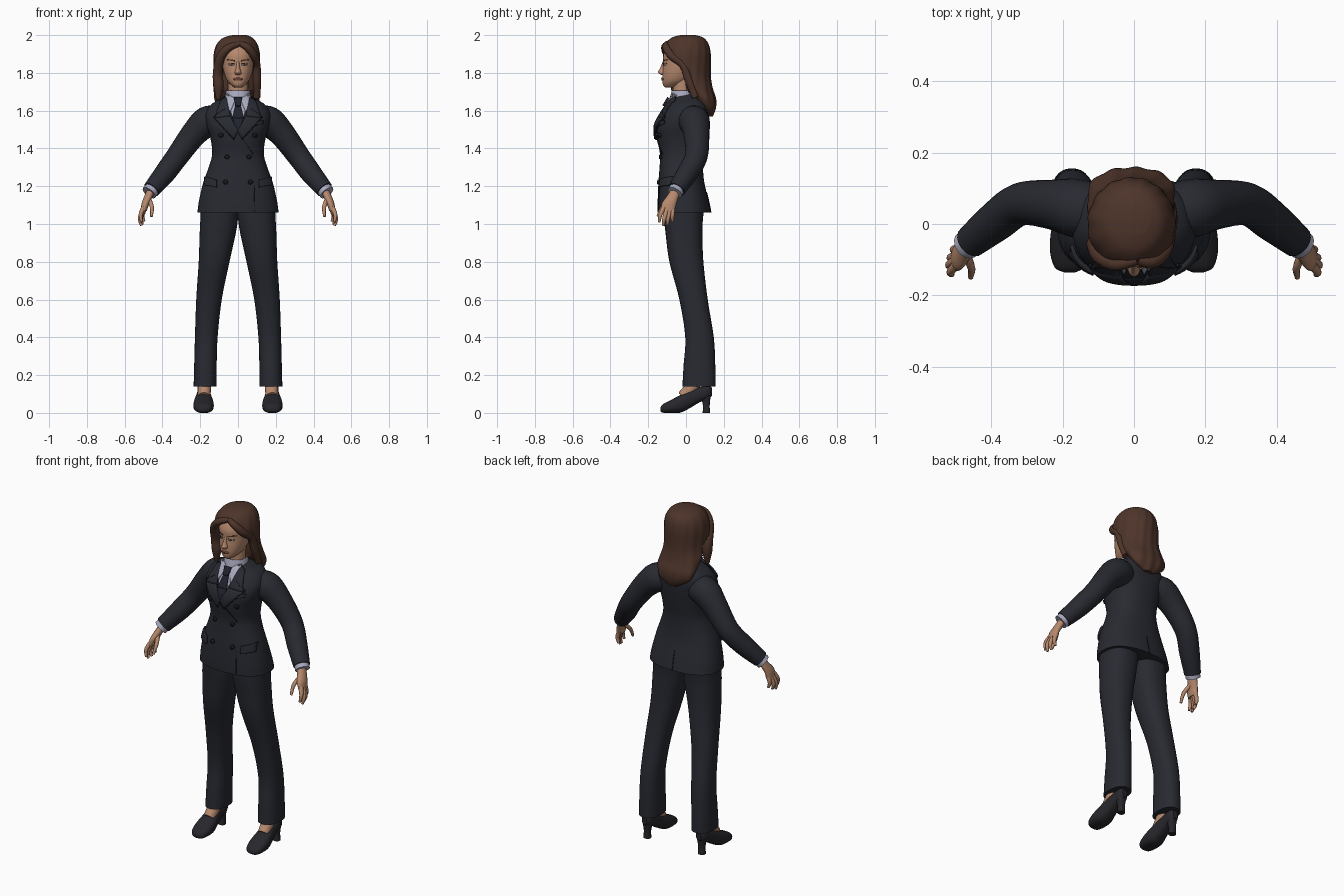
import bpy, bmesh, math
from mathutils import Vector
from mathutils.bvhtree import BVHTree

if "Cube" in bpy.data.objects:
    bpy.data.objects.remove(bpy.data.objects["Cube"])


def material(name, *rgb):
    m = bpy.data.materials.new(name)
    m.use_nodes = True
    m.diffuse_color = (*rgb, 1)
    m.node_tree.nodes["Principled BSDF"].inputs["Base Color"].default_value = (*rgb, 1)
    return m


SUIT = material("charcoal suit", .021, .023, .031)
SEAM = material("dark seam", .009, .010, .014)
TIE = material("dark tie", .014, .016, .026)
SHIRT = material("pale shirt", .40, .40, .52)
SKIN = material("skin", .47, .25, .155)
HAIR = material("brown hair", .075, .035, .023)
SHOE = material("shoe leather", .020, .020, .025)
LIPS = material("lips", .33, .12, .09)
EYE = material("eye white", .55, .52, .50)

made = []


def spline(rows, k=5):
    """Smooth curve through rows of numbers."""
    rows = [Vector(r) for r in rows]
    out = []
    for i in range(len(rows) - 1):
        p, q = rows[i], rows[i + 1]
        o, r = rows[max(i - 1, 0)], rows[min(i + 2, len(rows) - 1)]
        for j in range(k):
            t = j / k
            out.append(.5 * (2 * p + (q - o) * t + (2 * o - 5 * p + 4 * q - r) * t * t
                             + (3 * p - o - 3 * q + r) * t ** 3))
    return out + [rows[-1]]


def skin_rings(rings, caps=True):
    bm = bmesh.new()
    vs = [[bm.verts.new(c) for c in ring] for ring in rings]
    n = len(vs[0])
    for a, b in zip(vs, vs[1:]):
        for i in range(n):
            bm.faces.new((a[i], a[(i + 1) % n], b[(i + 1) % n], b[i]))
    if caps:
        bm.faces.new(vs[0])
        bm.faces.new(vs[-1])
    return bm


def loft(rows, power=2, along_y=False, n=32, caps=True):
    """Rows: height, then the low and high limits of each cross-section."""
    rings = []
    for h, x0, x1, y0, y1 in spline(rows):
        ring = []
        for i in range(n):
            a = 2 * math.pi * i / n
            c, s = math.cos(a), math.sin(a)
            x = (x0 + x1) / 2 + (x1 - x0) / 2 * math.copysign(abs(c) ** (2 / power), c)
            y = (y0 + y1) / 2 + (y1 - y0) / 2 * math.copysign(abs(s) ** (2 / power), s)
            ring.append((x, h, y) if along_y else (x, y, h))
        rings.append(ring)
    return skin_rings(rings, caps)


def tube(rows, n=16):
    """Rows: x, y, z, radius."""
    pts = spline(rows)
    rings = []
    for i, p in enumerate(pts):
        t = (pts[min(i + 1, len(pts) - 1)] - pts[max(i - 1, 0)]).to_3d().normalized()
        u = t.cross(Vector((0, 1, 0))).normalized()
        v = t.cross(u)
        rings.append([p.to_3d() + p[3] * (u * math.cos(2 * math.pi * j / n)
                      + v * math.sin(2 * math.pi * j / n)) for j in range(n)])
    return skin_rings(rings)


def make(name, bm, mat, pair=False, thick=0):
    """Turn a bmesh into one object, or a left and right pair."""
    for side in ((1, -1) if pair else (1,)):
        b = bm.copy()
        for v in b.verts:
            v.co.x *= side
        bmesh.ops.recalc_face_normals(b, faces=b.faces)
        label = ("left_" if side > 0 else "right_") + name if pair else name
        mesh = bpy.data.meshes.new(label)
        b.to_mesh(mesh)
        b.free()
        ob = bpy.data.objects.new(label, mesh)
        bpy.context.collection.objects.link(ob)
        mesh.materials.append(mat)
        if thick:
            mod = ob.modifiers.new("thickness", 'SOLIDIFY')
            mod.thickness, mod.offset = thick, 0
        made.append(ob)


def onto(tree, x, z, off, back=False):
    """Point laid on a surface, seen from the front or back."""
    d = 1 if back else -1
    hit = tree.ray_cast(Vector((x, d, z)), Vector((0, -d, 0)))[0]
    if hit is None:
        hit = tree.find_nearest(Vector((x, d * .08, z)))[0]
    return Vector((x, hit.y + d * off, z))


def plate(name, tree, corners, mat, off=.004, thick=.006, pair=False, back=False, n=8):
    bm = bmesh.new()
    a, b, c, d = [Vector(p) for p in corners]
    grid = []
    for i in range(n + 1):
        u = i / n
        l, r = a.lerp(d, u), b.lerp(c, u)
        grid.append([bm.verts.new(onto(tree, *l.lerp(r, j / n), off, back)) for j in range(n + 1)])
    for i in range(n):
        for j in range(n):
            bm.faces.new((grid[i][j], grid[i][j + 1], grid[i + 1][j + 1], grid[i + 1][j]))
    bmesh.ops.remove_doubles(bm, verts=bm.verts, dist=.0001)
    make(name, bm, mat, pair, thick)


def disc(name, tree, x, z, rx, rz, mat, off=.003, thick=.006, pair=True):
    bm = bmesh.new()
    mid = bm.verts.new(onto(tree, x, z, off))
    rim = [bm.verts.new(onto(tree, x + rx * math.cos(i * math.pi / 8),
                             z + rz * math.sin(i * math.pi / 8), off)) for i in range(16)]
    for i in range(16):
        bm.faces.new((mid, rim[i], rim[(i + 1) % 16]))
    make(name, bm, mat, pair, thick)


def sym(rows):
    return [(z, -w, w, f, b) for z, w, f, b in rows]


# Jacket body
jacket = loft(sym([(1.06, .215, -.15, .132), (1.12, .207, -.15, .12), (1.22, .184, -.146, .097),
                   (1.3, .155, -.14, .09), (1.37, .137, -.138, .092), (1.45, .145, -.152, .105),
                   (1.52, .165, -.155, .115), (1.58, .172, -.128, .12), (1.63, .145, -.096, .115),
                   (1.665, .09, -.075, .095), (1.685, .06, -.06, .06)]), 2.4, n=48)
chest = BVHTree.FromBMesh(jacket)
make("jacket_body", jacket, SUIT)

# Sleeves, cuffs and hands
make("sleeve", tube([(.11, .03, 1.545, .078), (.165, .045, 1.54, .082), (.235, .055, 1.475, .069),
                     (.32, .055, 1.36, .06), (.39, .005, 1.265, .056), (.458, -.05, 1.182, .046)], 24),
     SUIT, True)
make("shirt_cuff", tube([(.44, -.036, 1.203, .04), (.471, -.06, 1.165, .041)]), SHIRT, True)
make("palm", loft([(1.19, .432, .478, -.075, -.03), (1.15, .45, .495, -.1, -.037),
                   (1.11, .468, .51, -.128, -.05), (1.07, .483, .515, -.132, -.06)], n=20), SKIN, True)
fingers = {"index_finger": [(.498, -.115, 1.09), (.515, -.135, 1.05), (.51, -.142, 1.01)],
           "middle_finger": [(.5, -.1, 1.08), (.519, -.115, 1.03), (.512, -.12, .992)],
           "ring_finger": [(.497, -.086, 1.08), (.515, -.095, 1.03), (.505, -.098, .997)],
           "little_finger": [(.493, -.07, 1.085), (.506, -.072, 1.045), (.497, -.072, 1.013)],
           "thumb": [(.472, -.085, 1.13), (.456, -.123, 1.09), (.458, -.15, 1.04)]}
for name, path in fingers.items():
    make(name, tube([(*p, r) for p, r in zip(path, (.013, .011, .007))], 10), SKIN, True)

# Shirt front, tie, lapels and collar
make("neck", loft(sym([(1.6, .06, -.075, .04), (1.69, .053, -.07, .03), (1.77, .055, -.07, .05)])), SKIN)
make("collar_band", loft(sym([(1.64, .074, -.09, .065), (1.67, .067, -.082, .052),
                              (1.705, .06, -.073, .038)]), caps=False), SHIRT, thick=.006)
plate("shirt_front", chest, [(-.068, 1.68), (.068, 1.68), (.006, 1.5), (-.006, 1.5)], SHIRT)
plate("collar_point", chest, [(.012, 1.662), (.06, 1.69), (.056, 1.615), (.04, 1.595)], SHIRT, .012, pair=True)
plate("tie_knot", chest, [(-.022, 1.668), (.022, 1.668), (.013, 1.625), (-.013, 1.625)], TIE, .02, .014)
plate("tie_blade", chest, [(-.014, 1.63), (.014, 1.63), (.03, 1.56), (-.03, 1.56)], TIE, .012)
plate("tie_end", chest, [(-.03, 1.56), (.03, 1.56), (.004, 1.49), (-.004, 1.49)], TIE, .012)
plate("lapel", chest, [(.062, 1.675), (.09, 1.655), (.123, 1.56), (.04, 1.57)], SUIT, .012, .01, True)
plate("lower_lapel", chest, [(.04, 1.57), (.123, 1.56), (.02, 1.45), (-.002, 1.49)], SUIT, .012, .01, True)
plate("lapel_edge", chest, [(.125, 1.572), (.129, 1.562), (.022, 1.444), (.019, 1.452)], SEAM, .008, .008, True)
plate("lapel_notch", chest, [(.072, 1.612), (.122, 1.578), (.122, 1.574), (.072, 1.607)], SEAM, .0175, .003, True)

# Front overlap, back vent, pockets and buttons
plate("overlap_seam", chest, [(.008, 1.47), (.014, 1.47), (.084, 1.37), (.079, 1.37)], SEAM, .002, .004)
plate("front_seam", chest, [(.085, 1.2), (.088, 1.2), (.09, 1.065), (.087, 1.065)], SEAM, .001, .004)
plate("back_vent", chest, [(-.002, 1.17), (.002, 1.17), (.003, 1.062), (-.003, 1.062)], SEAM, .001, .004, back=True)
plate("pocket_flap", chest, [(.115, 1.235), (.172, 1.25), (.178, 1.205), (.112, 1.195)], SUIT, .008, .014, True)
plate("breast_pocket", chest, [(.075, 1.535), (.132, 1.548), (.132, 1.53), (.075, 1.515)], SUIT, .005, .008)
for name, x, z in (("top_button", .09, 1.47), ("middle_button", .058, 1.355), ("low_button", .066, 1.222)):
    disc(name, chest, x, z, .012, .012, SEAM, .005, .01)

# Trousers, ankles and heeled shoes
make("trouser_leg", loft([(1.1, -.005, .198, -.12, .1), (1.03, 0, .199, -.117, .09),
                          (.95, .012, .203, -.108, .087), (.8, .045, .208, -.088, .092),
                          (.6, .086, .221, -.035, .115), (.4, .108, .228, -.004, .147),
                          (.25, .113, .232, -.013, .155), (.14, .114, .235, -.019, .156)], 2.3), SUIT, True)
make("ankle", tube([(.18, -.015, .085, .033), (.178, .03, .135, .036), (.176, .07, .2, .034)]), SKIN, True)
make("shoe", loft([(-.136, .165, .195, .01, .028), (-.122, .142, .222, .001, .046),
                   (-.08, .129, .235, 0, .068), (-.03, .13, .234, .001, .095),
                   (.02, .14, .224, .025, .12), (.07, .145, .217, .055, .135),
                   (.115, .148, .212, .075, .145), (.137, .165, .195, .09, .135)], 2.5, True), SHOE, True)
make("shoe_heel", loft([(0, .16, .202, .088, .127), (.05, .161, .2, .088, .126),
                        (.11, .148, .212, .065, .135)], 2.6), SHOE, True)

# Head and face
head = loft(sym([(1.722, .018, -.108, -.05), (1.735, .036, -.121, -.02), (1.76, .058, -.125, .02),
                 (1.8, .074, -.125, .06), (1.85, .083, -.121, .09), (1.9, .085, -.119, .1),
                 (1.95, .07, -.09, .09), (1.98, .03, -.04, .05)]), 2.15)
face = BVHTree.FromBMesh(head)
make("head", head, SKIN)
make("nose", loft(sym([(1.86, .008, -.124, -.1), (1.825, .011, -.137, -.1), (1.805, .017, -.148, -.1),
                       (1.793, .016, -.138, -.1), (1.788, .008, -.126, -.1)]), n=16), SKIN)
disc("eye", face, .034, 1.845, .015, .006, EYE, .001, .004)
disc("iris", face, .034, 1.845, .005, .005, HAIR, .003, .002)
plate("eyelash", face, [(.018, 1.851), (.052, 1.852), (.051, 1.849), (.018, 1.848)], HAIR, .002, .004, True)
plate("eyebrow", face, [(.016, 1.868), (.058, 1.873), (.06, 1.868), (.016, 1.861)], HAIR, .001, .003, True)
disc("mouth", face, 0, 1.767, .026, .008, LIPS, .002, .006, False)
plate("mouth_line", face, [(-.023, 1.769), (.023, 1.769), (.023, 1.767), (-.023, 1.767)], HAIR, .005, .002)

# Long hair, tucked inside the head below the hairline
hair = loft([(2.0, -.03, .045, -.03, .05), (1.985, -.08, .078, -.078, .095), (1.95, -.113, .103, -.112, .12),
             (1.9, -.128, .115, -.13, .13), (1.85, -.13, .116, -.128, .13), (1.78, -.128, .113, -.095, .13),
             (1.72, -.13, .113, -.02, .14), (1.66, -.125, .113, .04, .158),
             (1.61, -.095, .09, .08, .156), (1.57, -.025, .035, .115, .14)], n=72)
for v in hair.verts:
    x, y, z = v.co
    line = 1.94 - .6 * abs(x) - .6 * (y + .12)
    t = min(max((z - line) / .02, (y - .005) / .02, 0), 1) if z > 1.72 else 1
    wave = 1 + .014 * math.sin(13 * math.atan2(x, y - .03) + 12 * z) * min(1, (2 - z) * 15)
    f = (.45 + .55 * t * t * (3 - 2 * t)) * wave
    v.co.x, v.co.y = x * f, (y + .01) * f - .01
make("hair", hair, HAIR)
make("front_lock", tube([(.01, -.1, 1.955, .014), (-.05, -.112, 1.932, .02), (-.093, -.09, 1.88, .024),
                         (-.108, -.06, 1.8, .025), (-.103, -.055, 1.73, .027), (-.105, -.055, 1.66, .01)]), HAIR)
make("swept_lock", tube([(.01, -.1, 1.955, .014), (.05, -.105, 1.935, .02), (.084, -.075, 1.89, .022),
                         (.099, -.015, 1.84, .02), (.1, .015, 1.76, .022), (.1, .05, 1.67, .018)]), HAIR)

# Smooth shading with crisp edges
for ob in bpy.context.selected_objects:
    ob.select_set(False)
for ob in made:
    ob.select_set(True)
bpy.context.view_layer.objects.active = made[0]
bpy.ops.object.shade_smooth_by_angle(angle=math.radians(45))
